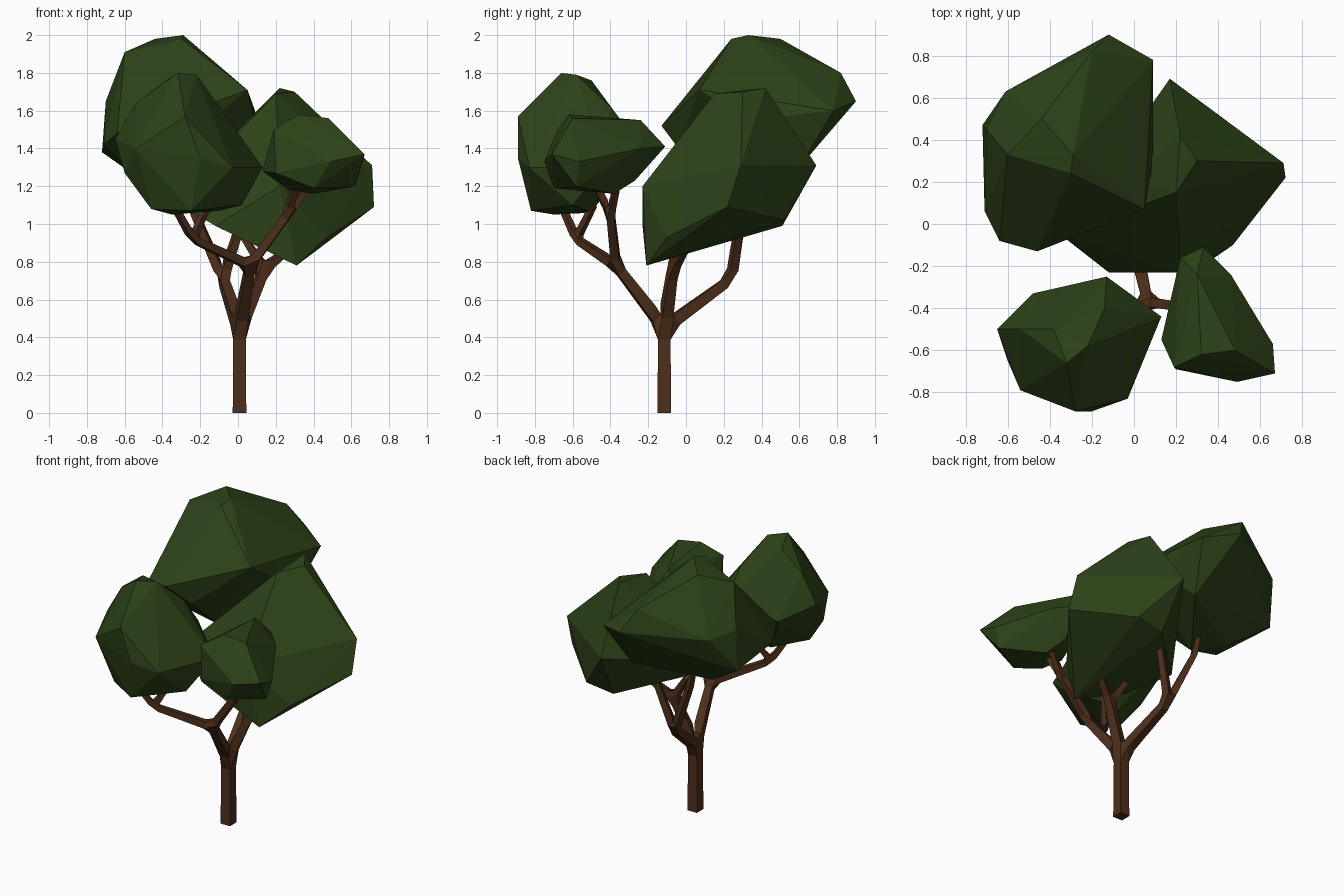
import bpy, bmesh


def material(name, color):
    m = bpy.data.materials.new(name)
    m.diffuse_color = (*color, 1)
    return m


green = material("leaf_green", (0.026, 0.055, 0.009))
brown = material("bark_brown", (0.075, 0.028, 0.011))


def make_object(name, mesh, mat):
    ob = bpy.data.objects.new(name, mesh)
    bpy.context.collection.objects.link(ob)
    mesh.materials.append(mat)
    return ob


def leaf_clump(name, points):
    """Faceted clump: convex hull around a few corner points."""
    bm = bmesh.new()
    for p in points:
        bm.verts.new(p)
    res = bmesh.ops.convex_hull(bm, input=bm.verts)
    junk = {v for v in res["geom_interior"] + res["geom_unused"]
            if isinstance(v, bmesh.types.BMVert)}
    bmesh.ops.delete(bm, geom=list(junk), context='VERTS')
    bmesh.ops.recalc_face_normals(bm, faces=bm.faces)
    mesh = bpy.data.meshes.new(name)
    bm.to_mesh(mesh)
    bm.free()
    make_object(name, mesh, green)


# Leaf clumps
leaf_clump("back_left_leaves", [
    (-.71, .06, 1.42), (-.72, .47, 1.38), (-.70, .45, 1.65), (-.61, .63, 1.62),
    (-.12, .90, 1.65), (.09, .78, 1.60), (-.20, .82, 1.80), (-.60, .33, 1.91),
    (-.44, .50, 1.98), (-.29, .33, 2.0), (-.30, .24, 1.98), (.05, .07, 1.71),
    (.09, .30, 1.55), (-.46, -.13, 1.52), (-.64, -.08, 1.48), (-.20, .04, 1.70),
    (-.33, -.04, 1.40), (-.55, .15, 1.26), (-.45, .35, 1.20), (-.30, .20, 1.18),
    (0, .60, 1.30)])
leaf_clump("back_right_leaves", [
    (.17, .69, 1.31), (.41, .46, 1.40), (.22, .42, 1.72), (.30, .30, 1.70),
    (.20, .15, 1.69), (.71, .29, 1.31), (.72, .22, 1.09), (.31, -.21, .78),
    (.22, -.23, 1.20), (-.12, -.23, .99), (-.35, -.05, 1.13), (.40, .52, 1.02),
    (.20, .51, .99), (0, .20, 1.50), (.47, -.10, .93), (.20, .50, 1.54)])
leaf_clump("front_left_leaves", [
    (-.65, -.50, 1.45), (-.60, -.65, 1.27), (-.54, -.79, 1.40), (-.48, -.33, 1.35),
    (-.13, -.25, 1.42), (.13, -.44, 1.30), (.02, -.60, 1.10), (-.03, -.83, 1.30),
    (-.20, -.89, 1.35), (-.28, -.89, 1.57), (-.32, -.66, 1.80), (-.22, -.58, 1.79),
    (-.38, -.50, 1.76), (-.54, -.50, 1.64), (-.14, -.40, 1.62), (-.46, -.70, 1.08),
    (-.25, -.82, 1.07), (-.35, -.70, 1.05), (-.30, -.50, 1.06), (-.10, -.52, 1.07)])
leaf_clump("front_right_leaves", [
    (.33, -.11, 1.41), (.22, -.16, 1.40), (.30, -.24, 1.55), (.46, -.24, 1.40),
    (.32, -.62, 1.58), (.48, -.60, 1.56), (.19, -.68, 1.50), (.13, -.55, 1.28),
    (.20, -.69, 1.27), (.49, -.75, 1.33), (.67, -.71, 1.37), (.66, -.57, 1.33),
    (.62, -.58, 1.20), (.40, -.38, 1.16), (.40, -.70, 1.19), (.27, -.58, 1.18),
    (.34, -.27, 1.23)])

# Trunk and branches: (parent index, position, radius), skinned into square limbs
nodes = [
    (None, (.008, -.115, 0), .036),
    (0, (.008, -.115, .45), .033),
    (1, (.065, -.37, .78), .024),       # front limb
    (2, (.27, -.40, 1.06), .020),
    (3, (.36, -.37, 1.18), .015),
    (3, (.30, -.48, 1.20), .015),
    (2, (-.24, -.58, .92), .018),
    (6, (-.34, -.66, 1.10), .015),
    (6, (-.16, -.49, 1.10), .015),
    (1, (.14, -.07, .76), .024),        # right limb
    (9, (.28, .0, .88), .018),
    (9, (.03, -.05, .93), .016),
    (1, (-.08, .24, .71), .024),        # back limb
    (12, (.03, .29, 1.05), .018),
    (12, (-.24, .30, 1.08), .018),
    (14, (-.27, .30, 1.22), .015),
]
mesh = bpy.data.meshes.new("trunk_and_branches")
mesh.from_pydata([n[1] for n in nodes],
                 [(n[0], i) for i, n in enumerate(nodes) if n[0] is not None], [])
tree = make_object("trunk_and_branches", mesh, brown)
skin = tree.modifiers.new("limbs", 'SKIN')
skin.branch_smoothing = 0
for sv, n in zip(mesh.skin_vertices[0].data, nodes):
    sv.radius = (n[2], n[2])
mesh.skin_vertices[0].data[0].use_root = True
